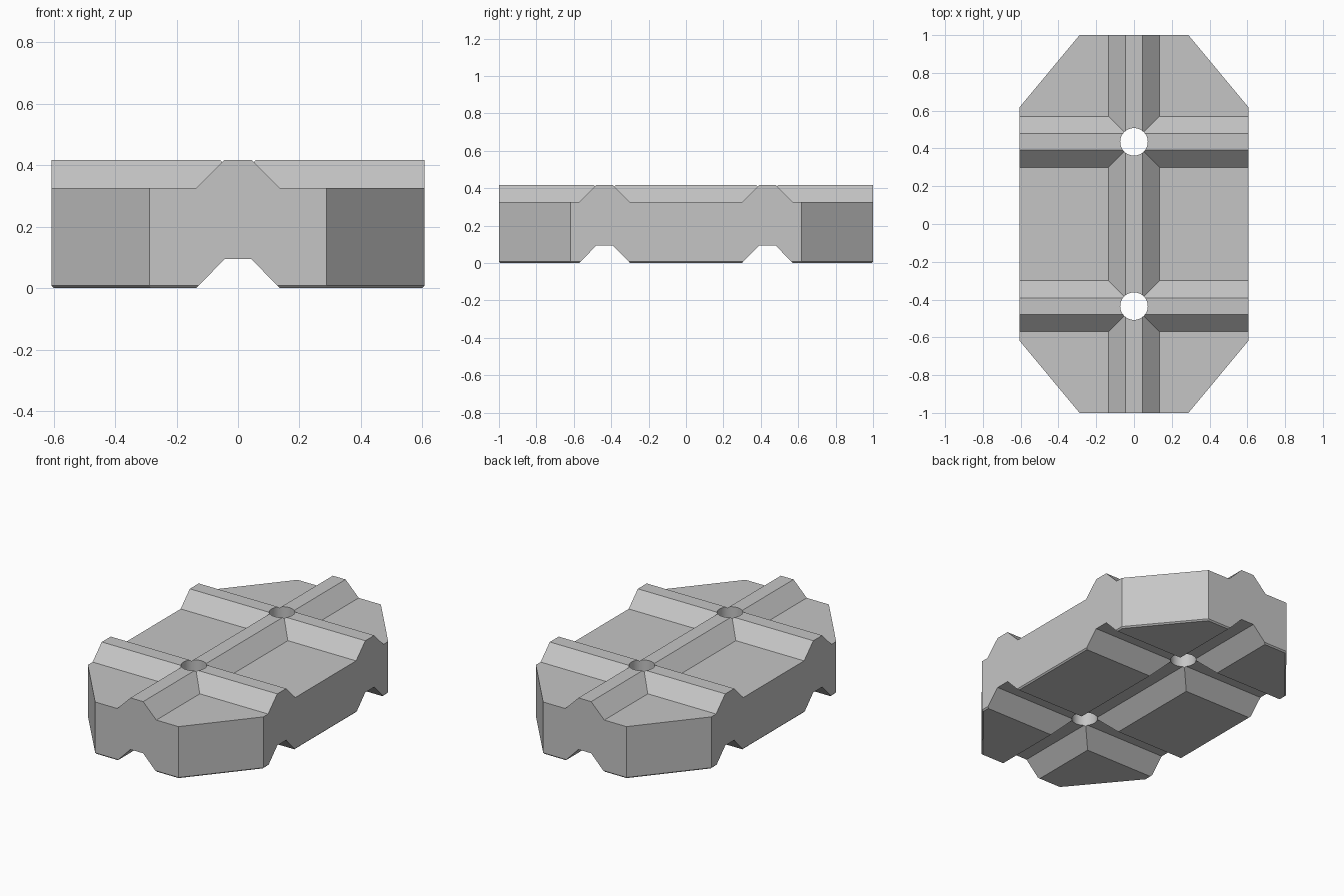
import bpy, bmesh, math
from mathutils import Matrix

cube = bpy.data.objects.get("Cube")
if cube:
    bpy.data.objects.remove(cube, do_unlink=True)

HALF_X, HALF_Y = 0.607, 1.0
CORNER_X, CORNER_Y = 0.288, 0.617    # where the cut corners begin
TOP, DECK, GROOVE = 0.417, 0.326, 0.094
CREST, FOOT = 0.044, 0.135           # half widths of ridges and grooves
CROSS_Y = 0.435                      # position of the cross ridges
CHAMFER = 0.008

grey = bpy.data.materials.new("light grey")
grey.use_nodes = True
colour = (0.56, 0.56, 0.56, 1)
grey.diffuse_color = colour
grey.node_tree.nodes["Principled BSDF"].inputs["Base Color"].default_value = colour


def loft(name, rings):
    """Closed solid through rings of points with equal counts."""
    bm = bmesh.new()
    loops = [[bm.verts.new(p) for p in ring] for ring in rings]
    bm.faces.new(loops[0])
    bm.faces.new(loops[-1])
    n = len(loops[0])
    for low, high in zip(loops, loops[1:]):
        for i in range(n):
            j = (i + 1) % n
            bm.faces.new((low[i], low[j], high[j], high[i]))
    bmesh.ops.recalc_face_normals(bm, faces=bm.faces)
    return finish(name, bm)


def finish(name, bm):
    mesh = bpy.data.meshes.new(name)
    bm.to_mesh(mesh)
    bm.free()
    mesh.materials.append(grey)
    obj = bpy.data.objects.new(name, mesh)
    bpy.context.collection.objects.link(obj)
    return obj


def octagon(z, inset=0.0):
    hx, hy = HALF_X - inset, HALF_Y - inset
    cx, cy = CORNER_X - inset / 2, CORNER_Y - inset / 2
    return [(hx, -cy, z), (hx, cy, z), (cx, hy, z), (-cx, hy, z),
            (-hx, cy, z), (-hx, -cy, z), (-cx, -hy, z), (cx, -hy, z)]


def rect(x0, x1, y0, y1, z):
    return [(x0, y0, z), (x1, y0, z), (x1, y1, z), (x0, y1, z)]


def carve(body, cutter):
    """Subtract the cutter from the body, then discard it."""
    cutter.hide_render = True
    mod = body.modifiers.new("carve", 'BOOLEAN')
    mod.operation = 'DIFFERENCE'
    mod.solver = 'EXACT'
    mod.object = cutter
    bpy.context.view_layer.objects.active = body
    bpy.ops.object.modifier_apply(modifier=mod.name)
    bpy.data.objects.remove(cutter, do_unlink=True)


# Octagonal block with a chamfered bottom rim
block = loft("paving_block", [octagon(0, CHAMFER), octagon(CHAMFER), octagon(TOP)])

# Sunken panels on top, leaving the sloped ridges between them
slope = (FOOT - CREST) / (TOP - DECK)
rise = 0.12
grow = rise * slope
for x0, x1 in ((-0.9, -FOOT), (FOOT, 0.9)):
    for y0, y1 in ((-1.3, -CROSS_Y - FOOT),
                   (-CROSS_Y + FOOT, CROSS_Y - FOOT),
                   (CROSS_Y + FOOT, 1.3)):
        carve(block, loft("panel_cutter", [
            rect(x0, x1, y0, y1, DECK),
            rect(x0 - grow, x1 + grow, y0 - grow, y1 + grow, DECK + rise)]))

# Matching grooves underneath
below = 0.02
wide = FOOT + below
carve(block, loft("long_groove_cutter", [
    rect(-wide, wide, -1.3, 1.3, -below),
    rect(-CREST, CREST, -1.3, 1.3, GROOVE)]))
for side in (-1, 1):
    y = side * CROSS_Y
    carve(block, loft("cross_groove_cutter", [
        rect(-0.9, 0.9, y - wide, y + wide, -below),
        rect(-0.9, 0.9, y - CREST, y + CREST, GROOVE)]))

# Round holes through each crossing
for side in (-1, 1):
    bm = bmesh.new()
    bmesh.ops.create_cone(bm, cap_ends=True, segments=32, radius1=0.073, radius2=0.073,
                          depth=1, matrix=Matrix.Translation((0, side * CROSS_Y, 0.2)))
    carve(block, finish("hole_cutter", bm))

bpy.ops.object.select_all(action='DESELECT')
block.select_set(True)
bpy.context.view_layer.objects.active = block
bpy.ops.object.shade_smooth_by_angle(angle=math.radians(25))
